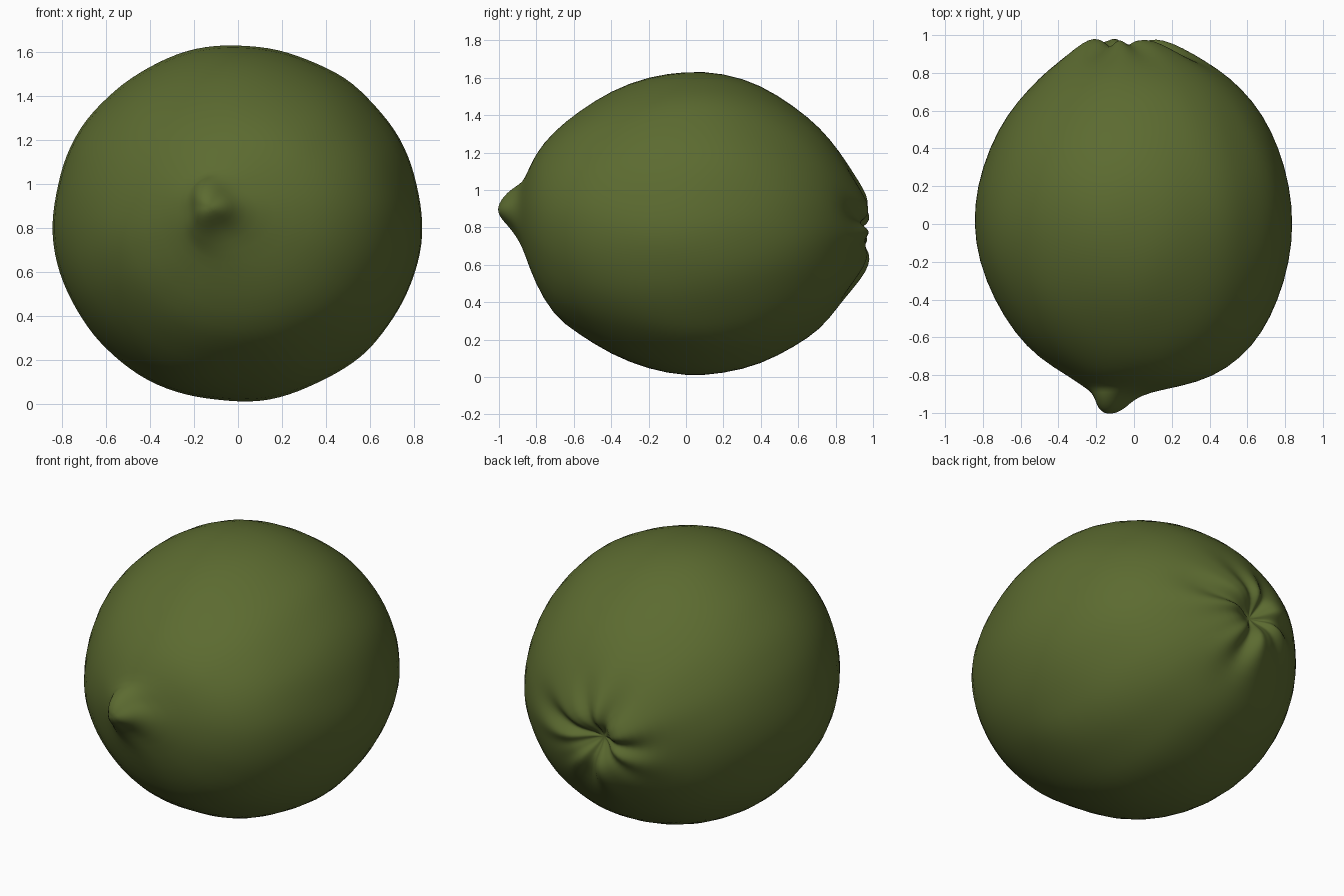
import bpy, bmesh, math
from mathutils import Vector, noise

if "Cube" in bpy.data.objects:
    bpy.data.objects.remove(bpy.data.objects["Cube"])

SEGMENTS = 56

peel = bpy.data.materials.new("dark_lime_green")
peel.diffuse_color = (0.107, 0.147, 0.030, 1)
peel.use_nodes = True
peel.node_tree.nodes["Principled BSDF"].inputs["Base Color"].default_value = peel.diffuse_color

# Cross-sections along y: (y, x min, x max, z min, z max)
RINGS = [
    (-1.00, -0.165, -0.095, 0.865, 0.925),
    (-0.975, -0.20, -0.05, 0.83, 0.965),
    (-0.93, -0.215, -0.01, 0.78, 1.0),
    (-0.89, -0.24, 0.07, 0.72, 1.02),
    (-0.86, -0.27, 0.25, 0.65, 1.06),
    (-0.81, -0.34, 0.42, 0.51, 1.19),
    (-0.71, -0.50, 0.56, 0.33, 1.31),
    (-0.58, -0.63, 0.68, 0.23, 1.42),
    (-0.40, -0.745, 0.765, 0.11, 1.53),
    (-0.20, -0.82, 0.825, 0.035, 1.605),
    (0.0, -0.85, 0.845, 0.002, 1.638),
    (0.20, -0.83, 0.825, 0.015, 1.63),
    (0.40, -0.77, 0.77, 0.07, 1.56),
    (0.58, -0.675, 0.68, 0.16, 1.45),
    (0.72, -0.56, 0.57, 0.26, 1.33),
    (0.82, -0.455, 0.44, 0.38, 1.21),
    (0.89, -0.37, 0.32, 0.47, 1.09),
    (0.94, -0.29, 0.21, 0.56, 1.0),
    (0.965, -0.23, 0.12, 0.63, 0.94),
    (0.955, -0.18, 0.05, 0.69, 0.89),
    (0.91, -0.13, -0.02, 0.745, 0.84),
]


def wrinkle(y, radius, a):
    """Radial folds gathered around the stem scar."""
    if y < 0.7:
        return 0.0
    fade = math.exp(-((radius - 0.21) / 0.13) ** 2)
    folds = math.cos(7 * a + 0.6) * 0.55 + math.cos(4 * a + 2.0) * 0.35 + math.cos(11 * a) * 0.25
    return 0.035 * fade * folds


bm = bmesh.new()
loops = []
for y, x0, x1, z0, z1 in RINGS:
    cx, cz, rx, rz = (x0 + x1) / 2, (z0 + z1) / 2, (x1 - x0) / 2, (z1 - z0) / 2
    loop = []
    for i in range(SEGMENTS):
        a = math.tau * i / SEGMENTS
        # Lobes on the front nub
        lobe = 1 + (0.10 * math.cos(3 * a + 0.3) if y < -0.87 else 0)
        p = Vector((cx + rx * lobe * math.cos(a), y, cz + rz * lobe * math.sin(a)))
        # Slight unevenness of the peel
        bump = 0.012 * noise.noise(p * 3.5) + 0.004 * noise.noise(p * 9)
        p += Vector((math.cos(a), 0, math.sin(a))) * bump
        p.y += wrinkle(y, (rx + rz) / 2, a)
        loop.append(bm.verts.new(p))
    loops.append(loop)

for lower, upper in zip(loops, loops[1:]):
    for i in range(SEGMENTS):
        j = (i + 1) % SEGMENTS
        bm.faces.new((lower[i], lower[j], upper[j], upper[i]))

# Close the nub tip and the bottom of the stem dimple
tip = bm.verts.new((-0.13, -1.005, 0.895))
scar = bm.verts.new((-0.075, 0.885, 0.79))
for i in range(SEGMENTS):
    j = (i + 1) % SEGMENTS
    bm.faces.new((tip, loops[0][j], loops[0][i]))
    bm.faces.new((scar, loops[-1][i], loops[-1][j]))
bmesh.ops.recalc_face_normals(bm, faces=bm.faces)

mesh = bpy.data.meshes.new("lime_fruit")
bm.to_mesh(mesh)
bm.free()
mesh.materials.append(peel)
mesh.shade_smooth()
fruit = bpy.data.objects.new("lime_fruit", mesh)
bpy.context.collection.objects.link(fruit)
fruit.modifiers.new("soft_peel", 'SUBSURF').levels = 1
fruit.modifiers["soft_peel"].render_levels = 1
